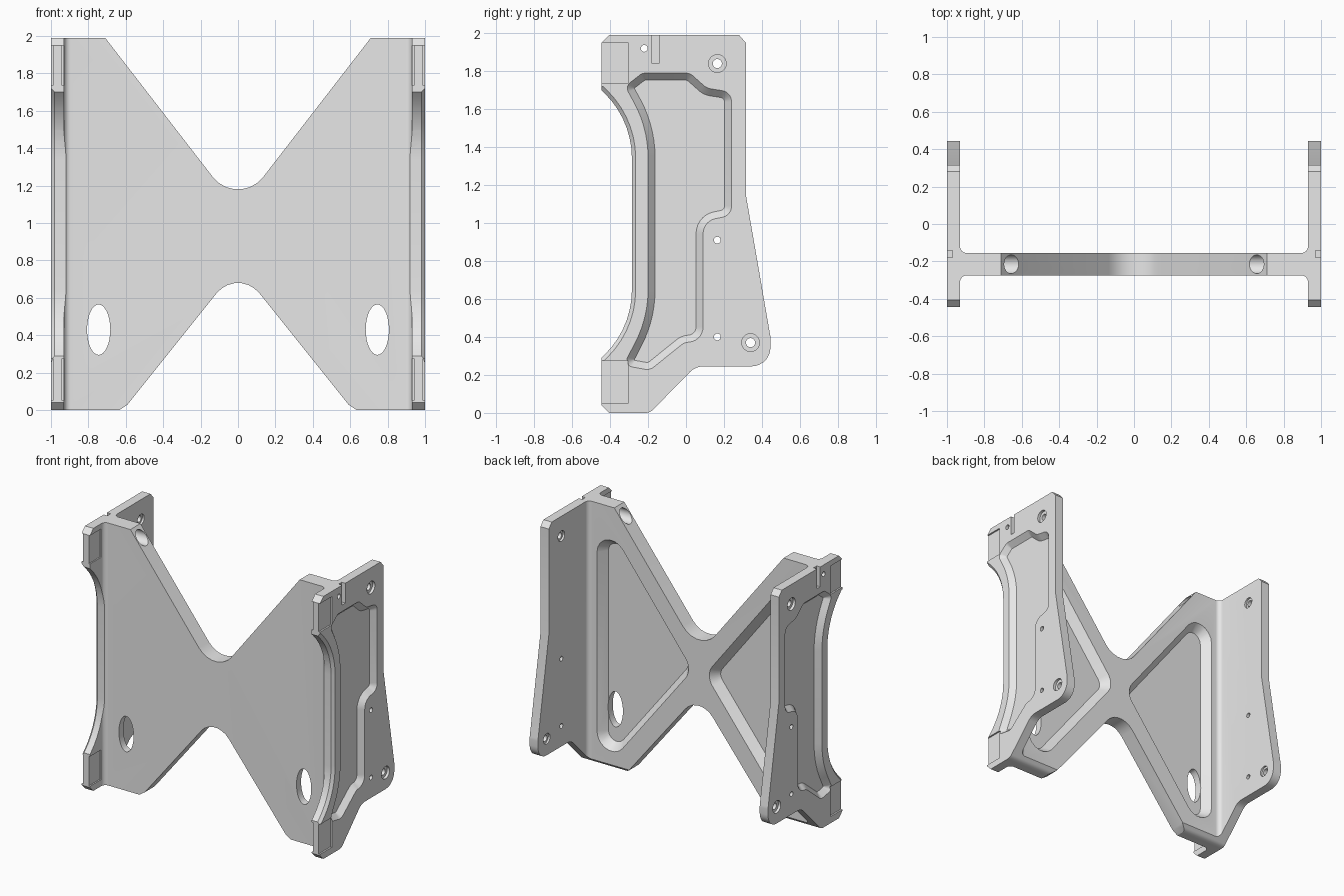
import bpy, bmesh, math
from mathutils import Vector

if "Cube" in bpy.data.objects:
    bpy.data.objects.remove(bpy.data.objects["Cube"])

grey = bpy.data.materials.new("light grey metal")
grey.diffuse_color = (0.8, 0.8, 0.8, 1)
grey.use_nodes = True
grey.node_tree.nodes["Principled BSDF"].inputs["Base Color"].default_value = grey.diffuse_color


def outline(ctrl, inset=0.0, seg=7):
    """Rounded polygon from (u, v, radius) corners, optionally inset."""
    n = len(ctrl)
    area = sum(ctrl[i][0] * ctrl[(i + 1) % n][1] - ctrl[(i + 1) % n][0] * ctrl[i][1] for i in range(n))
    if area < 0:
        ctrl = ctrl[::-1]
    p = [Vector(c[:2]) for c in ctrl]
    corners = []
    for i in range(n):
        d0 = (p[i] - p[i - 1]).normalized()
        d1 = (p[(i + 1) % n] - p[i]).normalized()
        n0, n1 = Vector((-d0.y, d0.x)), Vector((-d1.y, d1.x))
        turn = math.atan2(d0.x * d1.y - d0.y * d1.x, d0.dot(d1))
        r = ctrl[i][2]
        if r > 0:
            r = max(r - inset * (1 if turn > 0 else -1), 0.004)
        corners.append((p[i] + (n0 + n1) * inset / (1 + n0.dot(n1)), d0, d1, turn, r))
    pts = []
    for i, (q, d0, d1, turn, r) in enumerate(corners):
        if r == 0 or abs(turn) < 1e-4:
            pts.append(q)
            continue
        tan = math.tan(abs(turn) / 2)
        room = min((q - corners[i - 1][0]).length, (q - corners[(i + 1) % n][0]).length)
        t = min(r * tan, room * 0.95)
        r = t / tan
        side = 1 if turn > 0 else -1
        centre = q - d0 * t + Vector((-d0.y, d0.x)) * r * side
        arm = (q - d0 * t) - centre
        for k in range(seg + 1):
            a = turn * k / seg
            ca, sa = math.cos(a), math.sin(a)
            pts.append(centre + Vector((arm.x * ca - arm.y * sa, arm.x * sa + arm.y * ca)))
    return pts


def loft(name, axis, rings):
    """Closed solid through rings of (level along axis, points)."""
    place = {'x': lambda u, v, w: (w, u, v), 'y': lambda u, v, w: (u, w, v), 'z': lambda u, v, w: (u, v, w)}[axis]
    bm = bmesh.new()
    vs = [[bm.verts.new(place(q[0], q[1], w)) for q in pts] for w, pts in rings]
    n = len(vs[0])
    bm.faces.new(vs[0])
    bm.faces.new(vs[-1])
    for a, b in zip(vs, vs[1:]):
        for i in range(n):
            j = (i + 1) % n
            bm.faces.new((a[i], a[j], b[j], b[i]))
    bmesh.ops.recalc_face_normals(bm, faces=bm.faces)
    me = bpy.data.meshes.new(name)
    bm.to_mesh(me)
    bm.free()
    me.materials.append(grey)
    ob = bpy.data.objects.new(name, me)
    bpy.context.collection.objects.link(ob)
    return ob


def prism(name, axis, ctrl, levels):
    return loft(name, axis, [(w, outline(ctrl, inset)) for w, inset in levels])


def combine(tool, op='DIFFERENCE'):
    bpy.context.view_layer.objects.active = bracket
    m = bracket.modifiers.new("cut", 'BOOLEAN')
    m.object, m.operation, m.solver = tool, op, 'EXACT'
    bpy.ops.object.modifier_apply(modifier=m.name)
    bpy.data.objects.remove(tool)


def bore(y, z, r, x0, x1):
    pts = [(y + r * math.cos(k * math.pi / 12), z + r * math.sin(k * math.pi / 12)) for k in range(24)]
    combine(loft("bore", 'x', [(x0, pts), (x1, pts)]))


def box(x0, x1, y0, y1, z0, z1):
    combine(prism("box", 'x', [(y0, z0, 0), (y1, z0, 0), (y1, z1, 0), (y0, z1, 0)], [(x0, 0), (x1, 0)]))


# H-shaped body: two side plates joined by a web with filleted corners
half = [(0.93, -0.275, 0.035), (0.93, -0.5, 0), (1, -0.5, 0), (1, 0.5, 0), (0.93, 0.5, 0), (0.93, -0.155, 0.035)]
h_section = half + [(-x, y, r) for x, y, r in reversed(half)]
bracket = prism("bracket", 'z', h_section, [(0, 0), (1.99, 0)])

# Side silhouette of the plates
side = [(-0.405, 0, 0), (-0.19, 0, 0.06), (0.05, 0.245, 0.1), (0.445, 0.245, 0.1), (0.445, 0.40, 0.12),
        (0.315, 1.15, 0), (0.315, 1.95, 0), (0.28, 1.99, 0), (-0.405, 1.99, 0), (-0.445, 1.95, 0),
        (-0.445, 1.70, 0), (-0.285, 1.54, 0.48), (-0.285, 0.45, 0.48), (-0.445, 0.29, 0), (-0.445, 0.04, 0)]
combine(prism("silhouette", 'x', side, [(-1.1, 0), (1.1, 0)]), 'INTERSECT')

# Upper and lower V cut-outs in the web
upper = [(-0.795, 2.1, 0), (0.795, 2.1, 0), (0, 1.072, 0.17)]
lower = [(-0.66, -0.1, 0), (0.66, -0.1, 0), (0.635, 0, 0), (0.59, 0.03, 0),
         (0, 0.7675, 0.146), (-0.59, 0.03, 0), (-0.635, 0, 0)]
for v in (upper, lower):
    combine(prism("v_cut", 'y', v, [(-0.6, 0), (0.6, 0)]))

# Control shapes of the pockets and the chamfered front edge
plate_pocket = [(-0.32, 1.72, 0.04), (-0.23, 1.79, 0.05), (0.02, 1.79, 0.06), (0.11, 1.71, 0.08),
                (0.24, 1.69, 0.06), (0.24, 1.04, 0.06), (0.09, 1.01, 0.08), (0.09, 0.38, 0.08),
                (-0.01, 0.37, 0.07), (-0.19, 0.225, 0.06), (-0.33, 0.25, 0.035),
                (-0.20, 0.50, 0.6), (-0.20, 1.50, 0.6)]
front_edge = [(-0.6, 1.70, 0), (-0.445, 1.70, 0), (-0.285, 1.54, 0.48),
              (-0.285, 0.45, 0.48), (-0.445, 0.29, 0), (-0.6, 0.29, 0)]
web_pocket = [(0.855, 1.97, 0.12), (0.055, 0.933, 0.12), (0.855, -0.09, 0.12)]

for s in (-1, 1):
    # Sloped pocket on the outside of the plate
    combine(prism("plate_pocket", 'x', plate_pocket, [(1.02 * s, 0), (s, 0), (0.96 * s, 0.037)]))
    # Chamfer along the curved front edge
    combine(prism("edge_chamfer", 'x', front_edge, [(1.01 * s, -0.03), (0.98 * s, 0)]))
    # Triangular pocket in the back of the web
    tri = [(x * s, z, r) for x, z, r in web_pocket]
    combine(prism("web_pocket", 'y', tri, [(-0.14, 0), (-0.155, 0), (-0.22, 0.05)]))
    # Oval window through the web
    oval = [(s * 0.745 + 0.062 * math.cos(k * math.pi / 16), 0.43 + 0.135 * math.sin(k * math.pi / 16))
            for k in range(32)]
    combine(loft("oval", 'y', [(-0.5, oval), (0.0, oval)]))
    # Shallow recesses on both faces of the front ears
    for z0, z1 in ((1.735, 1.95), (0.05, 0.275)):
        box(0.988 * s, 1.02 * s, -0.5, -0.305, z0, z1)
        box(0.90 * s, 0.94 * s, -0.5, -0.312, z0, z1)
    # Slot at the top of the plate
    box(0.97 * s, 1.02 * s, -0.18, -0.143, 1.84, 2.05)
    # Counterbored bolt holes
    for y, z in ((0.165, 1.84), (0.34, 0.37)):
        bore(y, z, 0.024, 0.85 * s, 1.05 * s)
        bore(y, z, 0.047, 0.98 * s, 1.05 * s)
        bore(y, z, 0.04, 0.85 * s, 0.945 * s)
    # Small pin holes
    for z in (0.91, 0.40):
        bore(0.165, z, 0.018, 0.85 * s, 1.05 * s)
    # Cross hole that opens wider on the V slope
    bore(-0.22, 1.92, 0.018, 0.5 * s, 1.05 * s)
    bore(-0.215, 1.92, 0.05, 0.5 * s, 0.76 * s)

# Smooth the fillets, keep the machined edges sharp
bpy.ops.object.select_all(action='DESELECT')
bracket.select_set(True)
bpy.context.view_layer.objects.active = bracket
bpy.ops.object.shade_smooth_by_angle(angle=math.radians(25))
